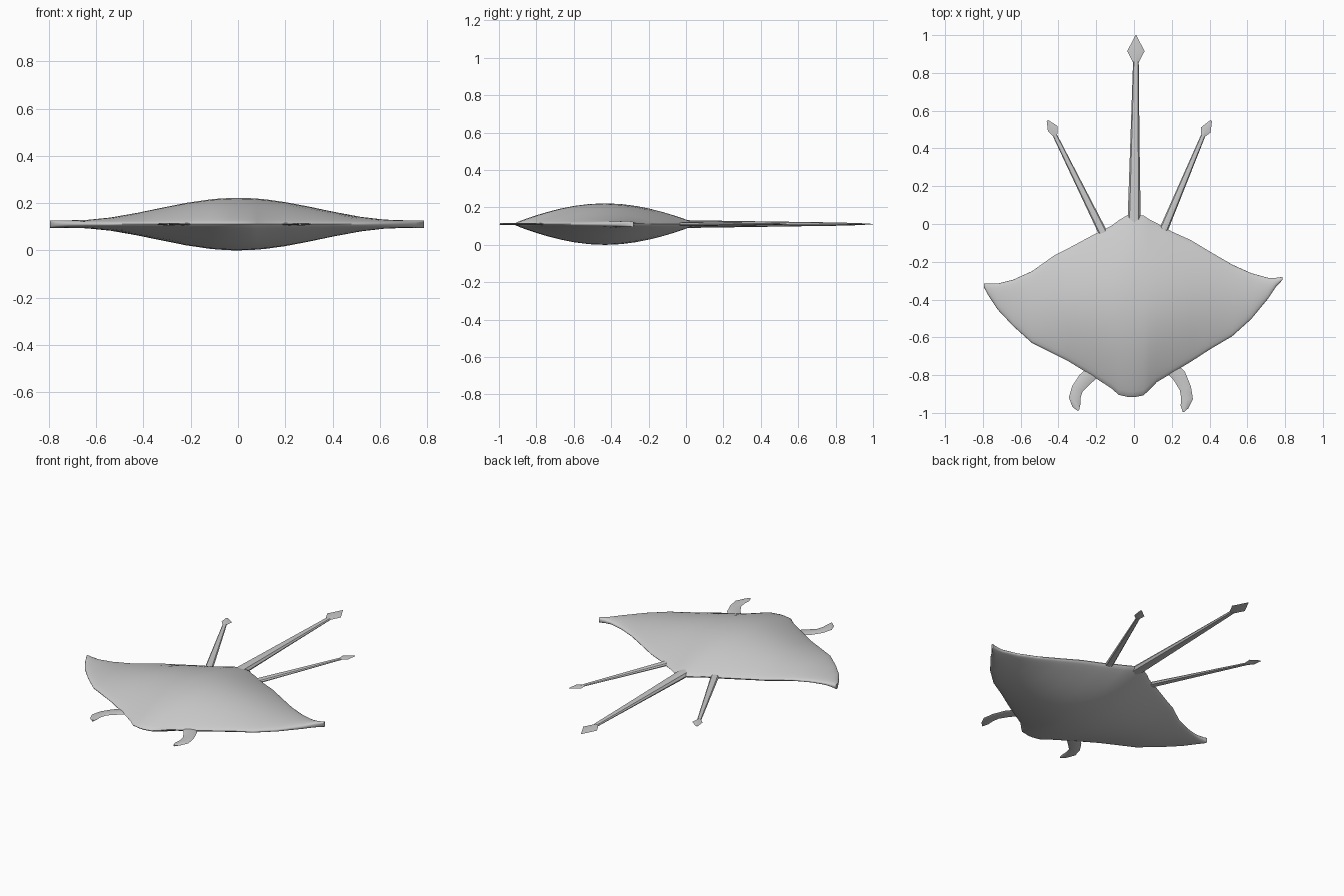
import bpy, math
from mathutils import Vector

if "Cube" in bpy.data.objects:
    bpy.data.objects.remove(bpy.data.objects["Cube"])

ZC = 0.111  # mid-plane height of the whole animal


def loft(name, rings, angle):
    n = len(rings[0])
    verts = [p for r in rings for p in r]
    faces = []
    for i in range(len(rings) - 1):
        for j in range(n):
            k = (j + 1) % n
            faces.append((i * n + j, i * n + k, (i + 1) * n + k, (i + 1) * n + j))
    faces.append(tuple(reversed(range(n))))
    faces.append(tuple(range((len(rings) - 1) * n, len(rings) * n)))
    me = bpy.data.meshes.new(name)
    me.from_pydata(verts, [], faces)
    ob = bpy.data.objects.new(name, me)
    bpy.context.collection.objects.link(ob)
    bpy.ops.object.select_all(action='DESELECT')
    ob.select_set(True)
    bpy.context.view_layer.objects.active = ob
    bpy.ops.object.mode_set(mode='EDIT')
    bpy.ops.mesh.select_all(action='SELECT')
    bpy.ops.mesh.normals_make_consistent(inside=False)
    bpy.ops.object.mode_set(mode='OBJECT')
    bpy.ops.object.shade_smooth_by_angle(angle=math.radians(angle))
    return ob


def limb(name, sections, sides=8, angle=35):
    """Flattened tube through sections (x, y, half width, half height)."""
    pts = [Vector((s[0], s[1])) for s in sections]
    rings = []
    for i, (x, y, w, h) in enumerate(sections):
        d = (pts[min(i + 1, len(pts) - 1)] - pts[max(i - 1, 0)]).normalized()
        ring = []
        for j in range(sides):
            a = 2 * math.pi * j / sides
            c, s = w * math.cos(a), h * math.sin(a)
            ring.append((x + d.y * c, y - d.x * c, ZC + s))
        rings.append(ring)
    return loft(name, rings, angle)


# Body: chord stations across the span (x, front edge y, back edge y)
stations = [
    (-.795, -.335, -.315), (-.77, -.38, -.315), (-.72, -.455, -.315),
    (-.64, -.54, -.295), (-.54, -.63, -.25), (-.42, -.69, -.165),
    (-.35, -.725, -.13), (-.22, -.805, -.06), (-.12, -.87, -.01),
    (-.08, -.905, .02), (-.03, -.916, .05), (0, -.917, .05), (.05, -.907, .045),
    (.08, -.88, .025), (.12, -.838, .005), (.2, -.79, -.04),
    (.3, -.73, -.085), (.4, -.665, -.145), (.52, -.594, -.215),
    (.62, -.504, -.26), (.71, -.395, -.285), (.75, -.335, -.285),
    (.787, -.295, -.28)]
N = 18
rings = []
for x, yf, yb in stations:
    bulge = 0.095 * 0.5 * (1 + math.cos(math.pi * min(1, abs(x) / 0.7)))
    top = []
    for i in range(N + 1):
        t = 0.5 - 0.5 * math.cos(math.pi * i / N)
        h = 0.016 * max(0, 4 * t * (1 - t)) ** 0.35 + bulge * math.sin(math.pi * t)
        top.append((yf + (yb - yf) * t, h))
    rings.append([(x, y, ZC + h) for y, h in top] +
                 [(x, y, ZC - h) for y, h in reversed(top[1:-1])])
loft("ray_body", rings, 50)

# Main tail with barbed tip
limb("main_tail", [(0, -.05, .036, .022), (0.001, .05, .034, .02),
                   (.005, .45, .024, .014), (.01, .86, .015, .008)])
limb("main_tail_barb", [(.01, .855, .015, .007), (.01, .915, .046, .006),
                        (.01, 1.0, .002, .001)], 4, 20)

# Side tails, slightly uneven left and right
for side, root, end, mid, tip in (
        ("right", (.14, -.07), (.366, .468), (.379, .497), (.409, .548)),
        ("left", (-.15, -.075), (-.418, .468), (-.43, .505), (-.458, .548))):
    limb(side + "_side_tail", [(*root, .024, .012), (*end, .012, .005)])
    limb(side + "_side_barb", [(*end, .012, .005), (*mid, .029, .005),
                               (*tip, .005, .001)], 4, 20)

# Curled head fins
widths = (.036, .037, .031, .031, .022, .004)
for side, path in (
        ("right", ((.18, -.74), (.24, -.805), (.272, -.87), (.281, -.925),
                   (.268, -.968), (.262, -.995))),
        ("left", ((-.19, -.76), (-.262, -.825), (-.3, -.872), (-.314, -.92),
                  (-.305, -.962), (-.295, -.988)))):
    limb(side + "_head_fin", [(x, y, w, .005) for (x, y), w in zip(path, widths)])
